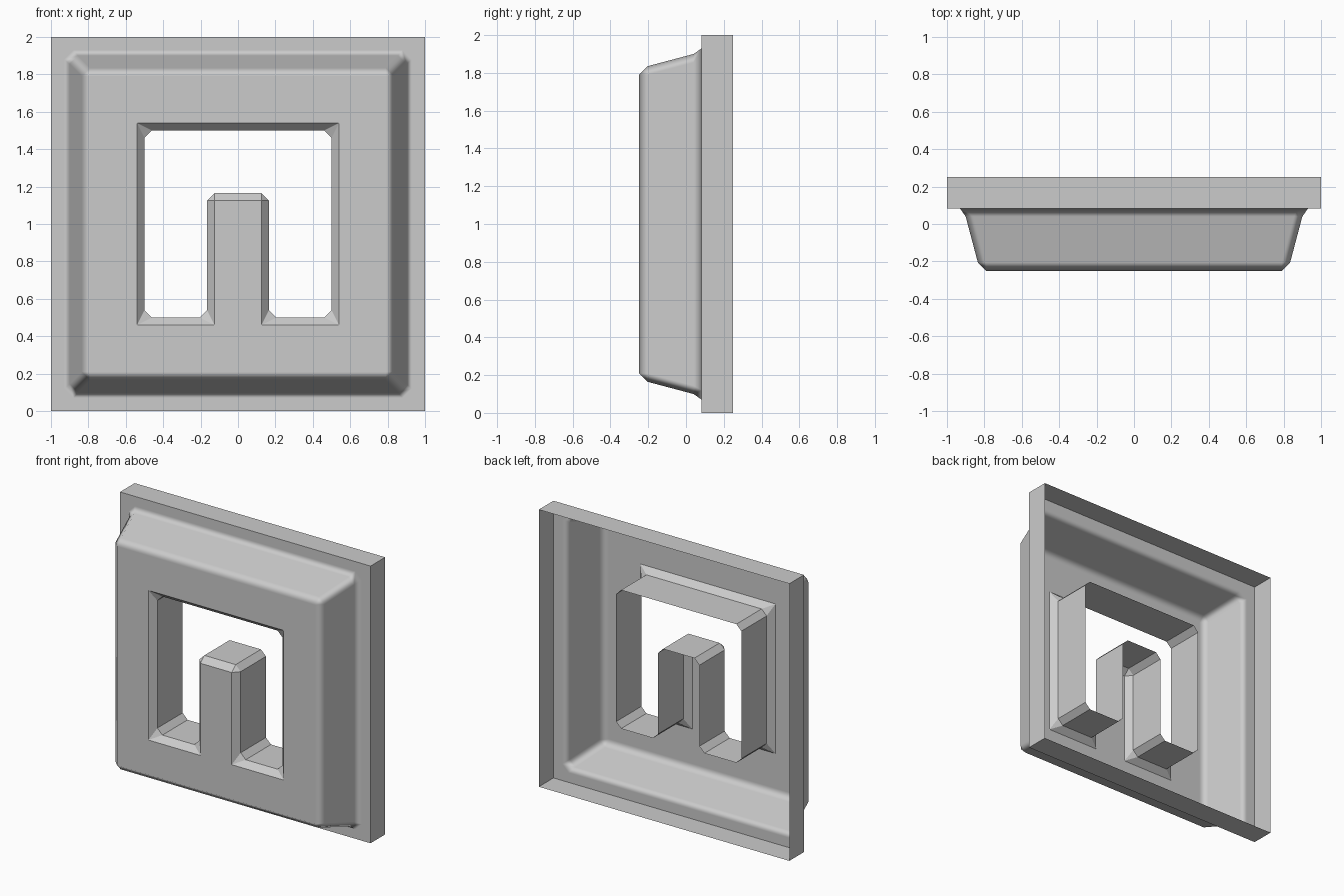
import bpy, bmesh, math
from mathutils import Vector

cube = bpy.data.objects.get("Cube")
if cube:
    bpy.data.objects.remove(cube)

grey = bpy.data.materials.new("plain grey")
grey.use_nodes = True
grey.diffuse_color = (0.6, 0.6, 0.6, 1)
grey.node_tree.nodes["Principled BSDF"].inputs["Base Color"].default_value = (0.6, 0.6, 0.6, 1)

FRONT, LIP, BACK = -0.25, 0.083, 0.25


def square(h):
    return [Vector(p) for p in ((-h, -h), (-h, h), (h, h), (h, -h))]


def directions(poly, i):
    p = poly[i]
    return (p - poly[i - 1]).normalized(), (poly[(i + 1) % len(poly)] - p).normalized()


def grow(poly, d):
    """Push a clockwise right-angled outline outwards by d."""
    out = []
    for i, p in enumerate(poly):
        a, b = directions(poly, i)
        out.append(p + d * (Vector((-a.y, a.x)) + Vector((-b.y, b.x))))
    return out


def ring(bm, poly, y, cut=0.0):
    """Vertex loop at depth y, two vertices per corner, corners cut off."""
    verts = []
    for i, p in enumerate(poly):
        a, b = directions(poly, i)
        for q in (p - a * cut, p + b * cut):
            verts.append(bm.verts.new((q.x, y, q.y + 1)))
    return verts


def bridge(bm, r1, r2):
    n = len(r1)
    for i in range(n):
        j = (i + 1) % n
        bm.faces.new((r1[i], r1[j], r2[j], r2[i]))


def finish(bm, name):
    mesh = bpy.data.meshes.new(name)
    bm.to_mesh(mesh)
    bm.free()
    mesh.materials.append(grey)
    obj = bpy.data.objects.new(name, mesh)
    bpy.context.collection.objects.link(obj)
    return obj


# U-shaped opening: a square window with a pillar rising from its base
W, P, TOP = 0.5, 0.165, 0.165
opening = [Vector(p) for p in ((-W, -W), (-W, W), (W, W), (W, -W),
                               (P, -W), (P, TOP), (-P, TOP), (-P, -W))]
mouth = grow(opening, 0.04)

# Panel: thin rim, flat lip and raised tray, open at the back
bm = bmesh.new()
profile = [(1.0, BACK, 0), (1.0, LIP, 0), (0.93, LIP, 0.05),
           (0.90, 0.04, 0.045), (0.835, -0.205, 0.045), (0.79, FRONT, 0)]
rings = [ring(bm, square(h), y, c) for h, y, c in profile]
for r1, r2 in zip(rings, rings[1:]):
    bridge(bm, r1, r2)
hole = ring(bm, mouth, FRONT)
for i in range(len(hole)):
    bm.edges.new((hole[i - 1], hole[i]))
bmesh.ops.remove_doubles(bm, verts=bm.verts[:], dist=0.0005)
# Front face with the opening left out
border = [e for e in bm.edges if all(v.co.y < FRONT + 0.001 for v in e.verts)]
bmesh.ops.triangle_fill(bm, use_beauty=True, use_dissolve=False, edges=border)
bmesh.ops.recalc_face_normals(bm, faces=bm.faces[:])
front = min(bm.faces, key=lambda f: f.calc_center_median().y)
if front.normal.y > 0:
    bmesh.ops.reverse_faces(bm, faces=bm.faces[:])
panel = finish(bm, "panel_shell")
bpy.context.view_layer.objects.active = panel
panel.select_set(True)
bpy.ops.object.shade_smooth_by_angle(angle=math.radians(65))
weighted = panel.modifiers.new("flat faces", "WEIGHTED_NORMAL")
weighted.keep_sharp = True
weighted.weight = 100

# Lining: bevelled mouth and straight walls running back through the panel
bm = bmesh.new()
rings = [ring(bm, mouth, FRONT), ring(bm, opening, -0.205, 0.04),
         ring(bm, opening, LIP, 0.04)]
for r1, r2 in zip(rings, rings[1:]):
    bridge(bm, r1, r2)
bmesh.ops.remove_doubles(bm, verts=bm.verts[:], dist=0.0005)
bmesh.ops.recalc_face_normals(bm, faces=bm.faces[:])
# Walls face into the opening
top = max(bm.faces, key=lambda f: f.calc_center_median().z)
if top.normal.z > 0:
    bmesh.ops.reverse_faces(bm, faces=bm.faces[:])
finish(bm, "opening_lining")
